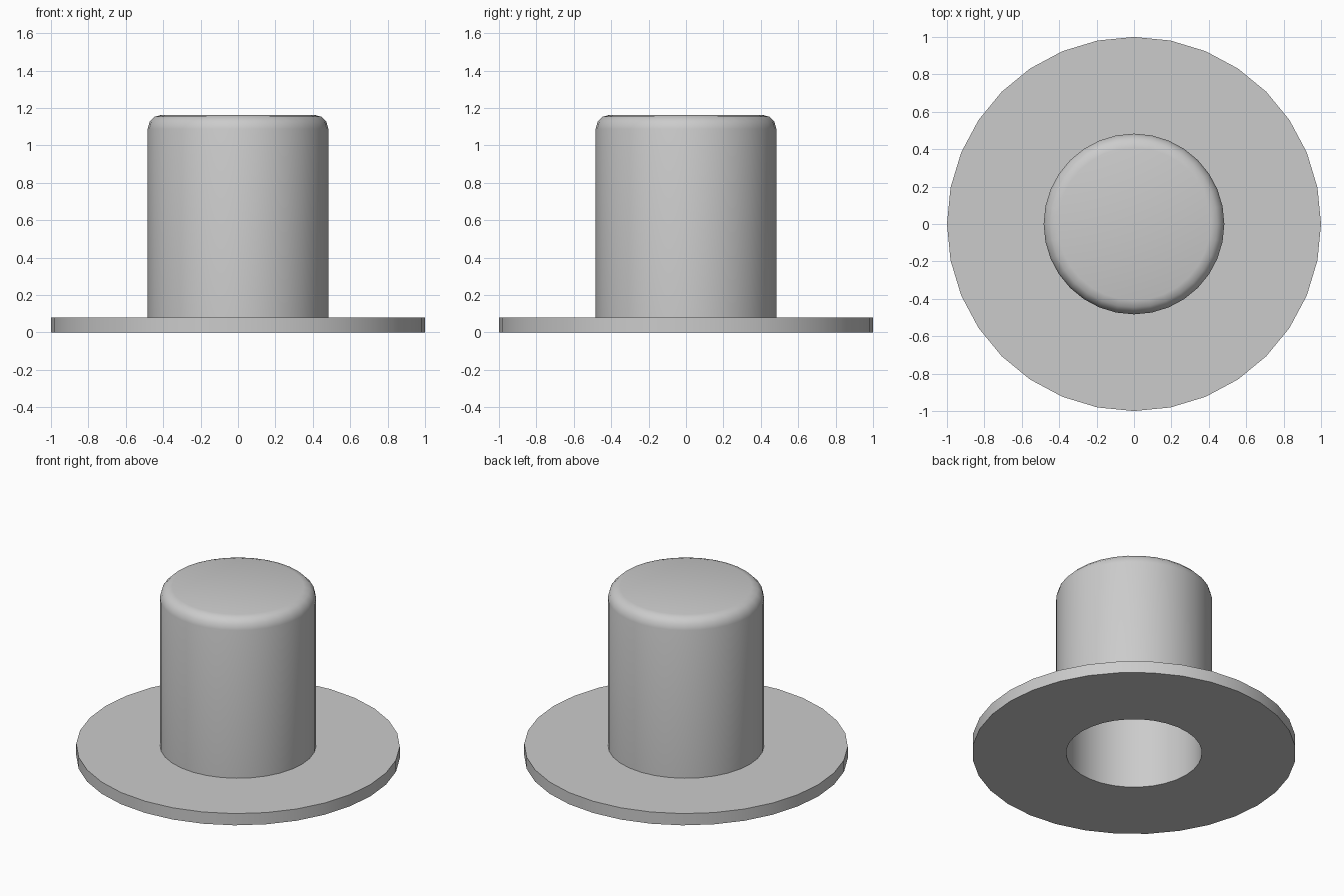
import bpy, bmesh, math

if "Cube" in bpy.data.objects:
    bpy.data.objects.remove(bpy.data.objects["Cube"])

SIDES = 32


def lathe(name, profile):
    """Spin an (r, z) profile around the z axis into a closed solid."""
    bm = bmesh.new()
    verts = [bm.verts.new((r, 0, z)) for r, z in profile]
    edges = [bm.edges.new(pair) for pair in zip(verts, verts[1:])]
    bmesh.ops.spin(bm, geom=verts + edges, cent=(0, 0, 0), axis=(0, 0, 1),
                   angle=2 * math.pi, steps=SIDES, use_duplicate=False)
    bmesh.ops.remove_doubles(bm, verts=bm.verts, dist=1e-4)
    bmesh.ops.recalc_face_normals(bm, faces=bm.faces)
    mesh = bpy.data.meshes.new(name)
    bm.to_mesh(mesh)
    bm.free()
    obj = bpy.data.objects.new(name, mesh)
    bpy.context.collection.objects.link(obj)
    bpy.context.view_layer.objects.active = obj
    obj.select_set(True)
    bpy.ops.object.shade_smooth_by_angle(angle=math.radians(35))
    return obj


# Rounded top edge of the crown
R, TOP, BEVEL = 0.483, 1.163, 0.075
rounded = [(R - BEVEL + BEVEL * math.cos(a), TOP - BEVEL + BEVEL * math.sin(a))
           for a in (math.radians(d) for d in (90, 60, 30, 0))]

# Hat: closed crown, flat brim, hollow inside
profile = [(0, TOP)] + rounded + [
    (R, 0.08), (1.0, 0.08), (1.0, 0.0), (0.42, 0.0),
    (0.42, 1.08), (0.40, 1.10), (0, 1.10)]
lathe("top_hat", profile)
